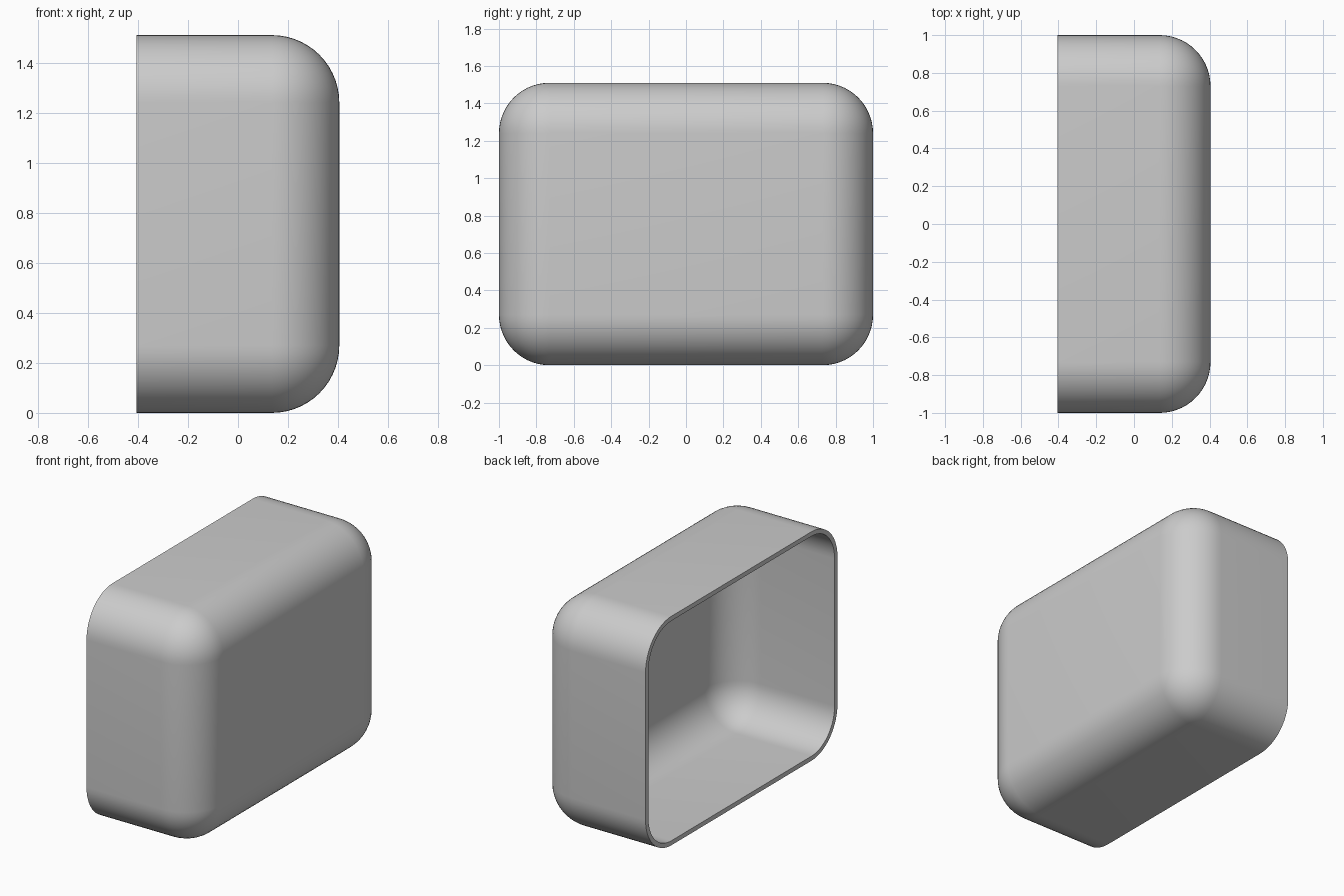
import bpy
import bmesh
import math
from mathutils import Matrix

DEPTH, WIDTH, HEIGHT = 0.81, 2.0, 1.51
RADIUS, WALL = 0.27, 0.03

default = bpy.data.objects.get("Cube")
if default:
    bpy.data.objects.remove(default, do_unlink=True)

# Material
grey = bpy.data.materials.new("light grey")
grey.use_nodes = True
colour = (0.6, 0.6, 0.6, 1.0)
grey.diffuse_color = colour
grey.node_tree.nodes["Principled BSDF"].inputs["Base Color"].default_value = colour

# Rounded box: round every edge except the four around the open side
bm = bmesh.new()
bmesh.ops.create_cube(bm, size=1.0, matrix=Matrix.Diagonal((DEPTH, WIDTH, HEIGHT, 1.0)))
rim_x = -DEPTH / 2
edges = [e for e in bm.edges if any(v.co.x > 0 for v in e.verts)]
bmesh.ops.bevel(bm, geom=edges, offset=RADIUS, offset_type='OFFSET', segments=14,
                profile=0.5, affect='EDGES', clamp_overlap=False)

# Open the side
opening = [f for f in bm.faces if all(abs(v.co.x - rim_x) < 1e-4 for v in f.verts)]
bmesh.ops.delete(bm, geom=opening, context='FACES')
bmesh.ops.translate(bm, verts=bm.verts, vec=(0, 0, HEIGHT / 2))

mesh = bpy.data.meshes.new("open_shell")
bm.to_mesh(mesh)
bm.free()
mesh.materials.append(grey)
shell = bpy.data.objects.new("open_shell", mesh)
bpy.context.collection.objects.link(shell)

# Wall thickness, grown inwards
solid = shell.modifiers.new("wall", 'SOLIDIFY')
solid.thickness = WALL
solid.offset = -1.0
solid.use_even_offset = True

# Smooth surfaces with a sharp rim
bpy.ops.object.select_all(action='DESELECT')
shell.select_set(True)
bpy.context.view_layer.objects.active = shell
bpy.ops.object.modifier_apply(modifier=solid.name)
bpy.ops.object.shade_smooth_by_angle(angle=math.radians(30))
